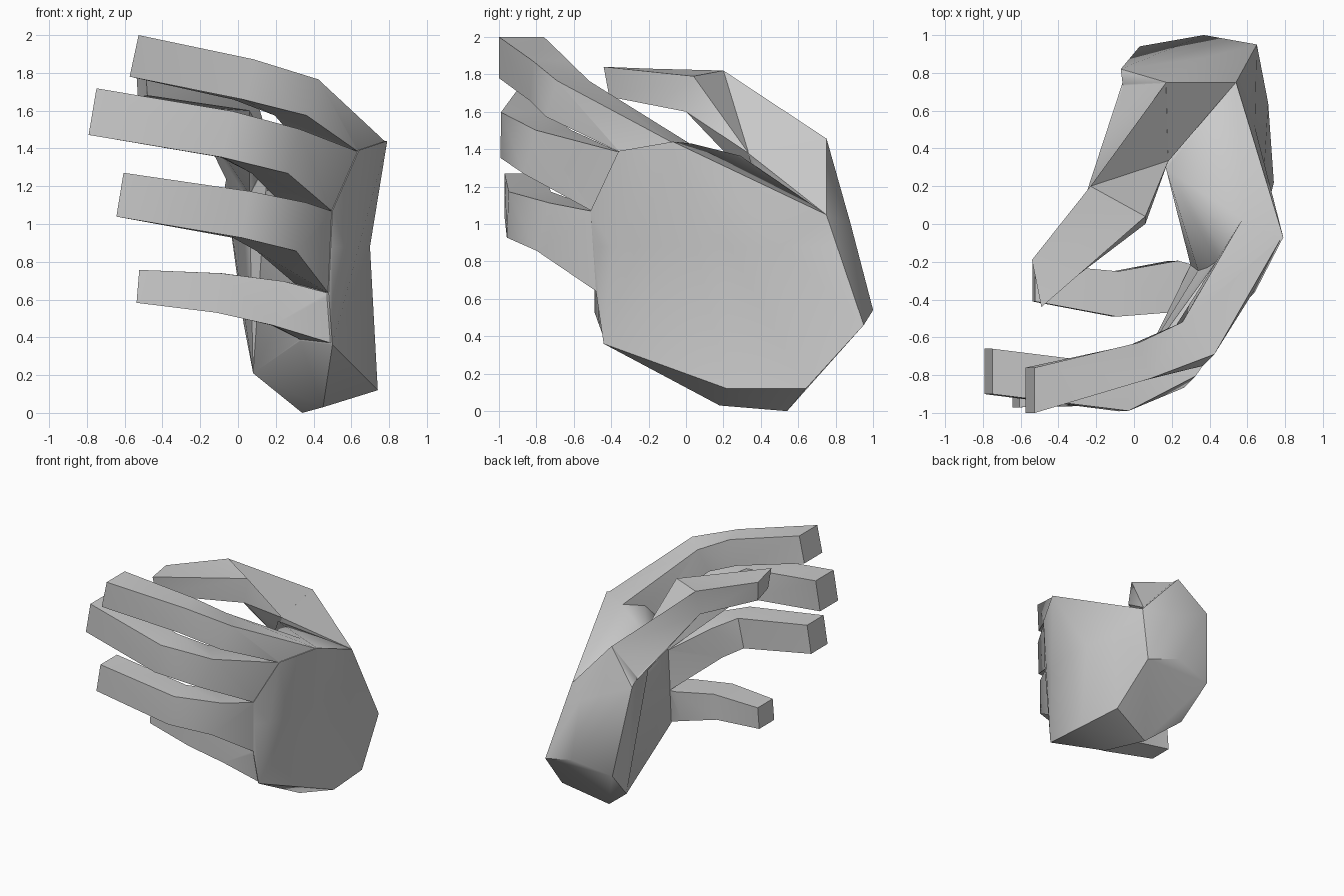
import bpy, bmesh, math
from mathutils import Vector as V

if "Cube" in bpy.data.objects:
    bpy.data.objects.remove(bpy.data.objects["Cube"])


def finish(name, bm):
    bmesh.ops.recalc_face_normals(bm, faces=bm.faces)
    me = bpy.data.meshes.new(name)
    bm.to_mesh(me)
    bm.free()
    ob = bpy.data.objects.new(name, me)
    bpy.context.collection.objects.link(ob)
    return ob


def hull(bm, pts):
    for p in pts:
        bm.verts.new(p)
    res = bmesh.ops.convex_hull(bm, input=bm.verts[:])
    junk = {g for g in res["geom_interior"] + res["geom_unused"]
            if isinstance(g, bmesh.types.BMVert)}
    bmesh.ops.delete(bm, geom=list(junk), context='VERTS')


def loft(name, rings):
    bm = bmesh.new()
    vs = [[bm.verts.new(p) for p in r] for r in rings]
    for a, b in zip(vs, vs[1:]):
        for i in range(4):
            j = (i + 1) % 4
            bm.faces.new((a[i], a[j], b[j], b[i]))
    bm.faces.new(vs[0])
    bm.faces.new(vs[-1])
    bmesh.ops.triangulate(bm, faces=bm.faces[:])
    return finish(name, bm)


# wrist cut, shared by palm and thumb mound
wrist = [(.71, .64, .12), (.65, .95, .46), (.37, 1.0, .54),
         (.03, .94, .47), (.08, .68, .21), (.34, .54, 0)]
# knuckle row from index to little finger: back side and palm side
outer = [(.79, -.07, 1.44), (.64, -.36, 1.39), (.5, -.51, 1.07),
         (.48, -.48, .63), (.5, -.44, .36)]
inner = [(.58, .03, 1.43), (.44, -.2, 1.3), (.34, -.25, 1.0),
         (.3, -.22, .68), (.33, -.28, .38)]


def finger(name, k, path):
    # path entry: centre x, y, z, thickness, height; ends in knuckle slot k
    core = V((.4, .2, .9))
    c = [V(p[:3]) for p in path]
    root = [V(p) for p in (outer[k], outer[k + 1], inner[k + 1], inner[k])]
    c.append(sum(root, V()) / 4)
    rings = []
    for i, p in enumerate(path):
        t = c[i + 1] - c[max(i - 1, 0)]
        if i == 0:
            t.y = 0          # fingertips are cut square to x
        t.normalize()
        n = t.cross(V((0, 0, 1))).normalized()
        u = n.cross(t)
        rings.append([c[i] + n * (a * p[3] / 2) + u * (b * p[4] / 2)
                      for a, b in ((1, 1), (1, -1), (-1, -1), (-1, 1))])
    rings.append([q.lerp(core, .015) for q in root])
    rings.append([q.lerp(core, .3) for q in root])
    return loft(name, rings)


# palm: back of the hand, heel, knuckle row and thumb web
bm = bmesh.new()
hull(bm, wrist + outer + inner + [
    (.45, .18, .03), (.74, .22, .12), (.54, .75, 1.05), (.17, .29, 1.365)])
# slight waist across the back of the hand
bmesh.ops.bisect_plane(bm, geom=bm.verts[:] + bm.edges[:] + bm.faces[:],
                       plane_co=(0, 0, .88), plane_no=(0, 0, 1))
for v in bm.verts:
    if abs(v.co.z - .88) < .001 and v.co.x > .66:
        v.co.x -= .07
bmesh.ops.triangulate(bm, faces=bm.faces[:])
hand = finish("hand", bm)

# thumb mound
bm = bmesh.new()
hull(bm, wrist[1:5] + [
    (.37, .88, 1.0), (-.07, .82, 1.2), (-.06, .74, 1.25), (.17, .75, 1.46),
    (.54, .75, 1.05), (.18, .33, 1.38), (.06, .42, 1.15)])
parts = [finish("thumb_mound", bm)]

# thumb
parts.append(loft("thumb", [
    [(-.54, -.19, 1.83), (-.49, -.44, 1.84), (-.48, -.41, 1.68), (-.53, -.2, 1.67)],
    [(-.23, .2, 1.82), (.06, .04, 1.79), (.06, 0, 1.6), (-.25, .17, 1.62)],
    [(.17, .748, 1.458), (.182, .335, 1.378), (.06, .42, 1.16), (-.06, .75, 1.23)],
    [(.18, .74, 1.2), (.25, .45, 1.2), (.15, .5, 1.0), (.05, .75, 1.0)]]))

# four fingers
parts.append(finger("index_finger", 0, [
    (-.55, -.88, 1.89, .24, .225), (.03, -.73, 1.765, .2, .22),
    (.31, -.635, 1.67, .24, .21)]))
parts.append(finger("middle_finger", 1, [
    (-.77, -.78, 1.595, .24, .25), (-.06, -.87, 1.475, .24, .25),
    (.2, -.74, 1.385, .27, .25)]))
parts.append(finger("ring_finger", 2, [
    (-.625, -.86, 1.155, .22, .235), (.02, -.84, 1.05, .23, .25),
    (.23, -.68, .985, .27, .27)]))
parts.append(finger("little_finger", 3, [
    (-.53, -.31, .67, .2, .175), (-.1, -.37, .635, .24, .21),
    (.21, -.33, .58, .27, .24)]))

# fuse into one skin
bpy.context.view_layer.objects.active = hand
hand.select_set(True)
for p in parts:
    m = hand.modifiers.new("fuse", 'BOOLEAN')
    m.operation = 'UNION'
    m.solver = 'EXACT'
    m.object = p
    bpy.ops.object.modifier_apply(modifier=m.name)
    bpy.data.objects.remove(p)
bpy.ops.object.shade_smooth_by_angle(angle=math.radians(45))
